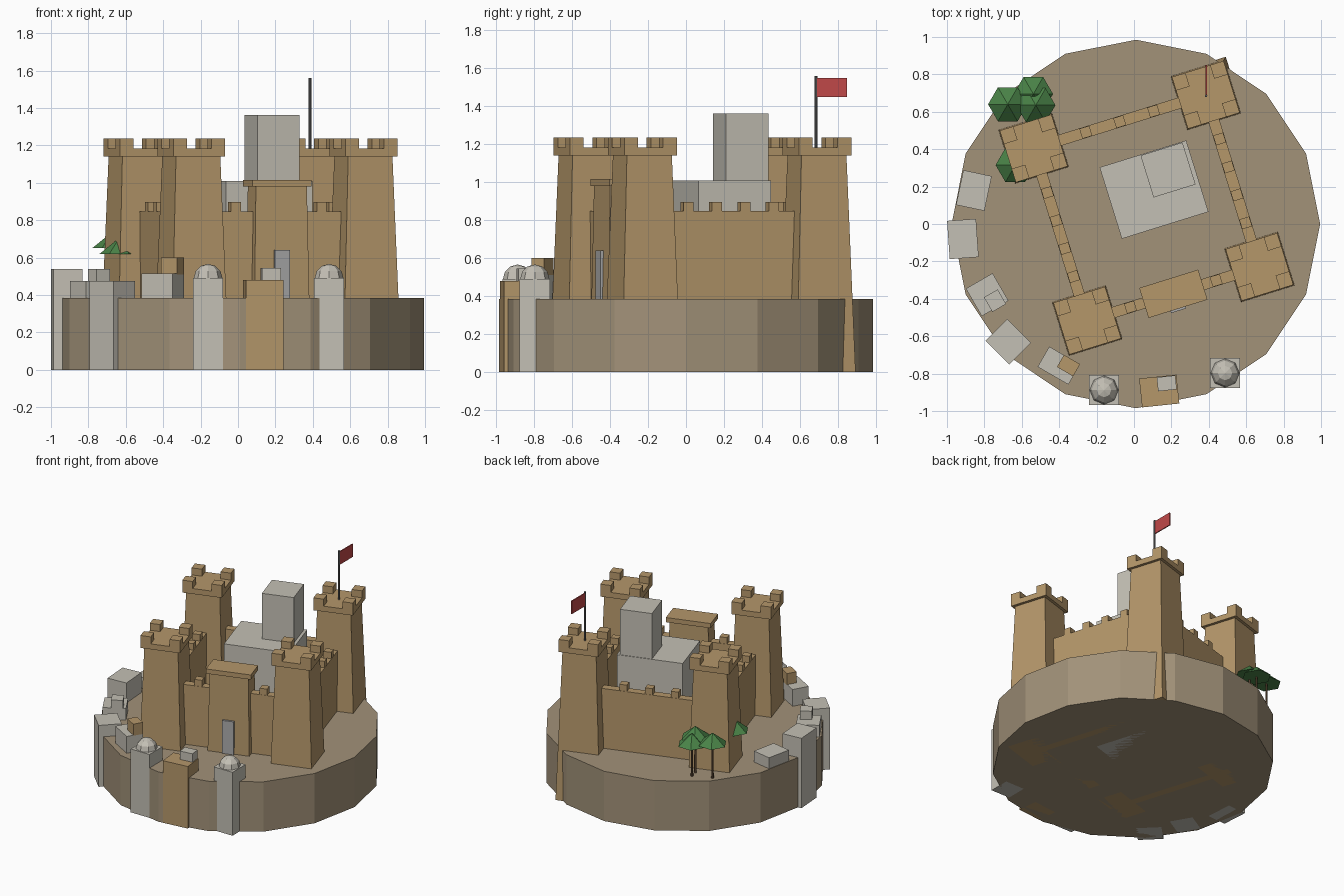
import bpy, bmesh, math
from mathutils import Vector, Matrix

if "Cube" in bpy.data.objects:
    bpy.data.objects.remove(bpy.data.objects["Cube"], do_unlink=True)


def material(name, r, g, b):
    """Flat material from display values, stored as linear"""
    col = [((c / 255 + 0.055) / 1.055) ** 2.4 for c in (r, g, b)] + [1]
    m = bpy.data.materials.new(name)
    m.use_nodes = True
    m.diffuse_color = col
    m.node_tree.nodes["Principled BSDF"].inputs["Base Color"].default_value = col
    return m


EARTH = material("earth", 162, 146, 121)
SAND = material("sandstone", 181, 151, 106)
STONE = material("pale stone", 196, 192, 181)
GREY = material("door grey", 170, 170, 170)
METAL = material("dark metal", 105, 105, 105)
RED = material("flag red", 192, 72, 72)
GREEN = material("leaf green", 74, 132, 72)
BARK = material("bark", 105, 82, 60)


def finish(bm, name, mat):
    me = bpy.data.meshes.new(name)
    bm.to_mesh(me)
    bm.free()
    me.materials.append(mat)
    ob = bpy.data.objects.new(name, me)
    bpy.context.collection.objects.link(ob)
    return ob


def block(name, mat, x, y, z0, z1, w, d, rot=0.0, top=None):
    """Box standing from z0 to z1; top gives a tapered upper size"""
    tw, td = top or (w, d)
    bm = bmesh.new()
    bmesh.ops.create_cube(bm, size=1)
    for v in bm.verts:
        up = v.co.z > 0
        v.co = (v.co.x * (tw if up else w), v.co.y * (td if up else d), z1 if up else z0)
    bm.transform(Matrix.Translation((x, y, 0)) @ Matrix.Rotation(math.radians(rot), 4, "Z"))
    return finish(bm, name, mat)


def cone(name, mat, x, y, z0, z1, r0, r1, sides, rot=0.0):
    bm = bmesh.new()
    bmesh.ops.create_cone(bm, cap_ends=True, segments=sides, radius1=r0, radius2=r1, depth=z1 - z0)
    bm.transform(Matrix.Translation((x, y, (z0 + z1) / 2)) @ Matrix.Rotation(math.radians(rot), 4, "Z"))
    return finish(bm, name, mat)


# Round mound under everything
cone("mound", EARTH, 0.01, 0, 0, 0.385, 0.985, 0.985, 16)

# Castle: placed in its own turned frame
TURN = 17.3
CENTRE = Vector((0.067, 0.087, 0))
SPIN = Matrix.Rotation(math.radians(TURN), 3, "Z")
HALF = 0.482


def castle_block(name, mat, x, y, z0, z1, w, d, top=None, quarter=0):
    p = CENTRE + SPIN @ Matrix.Rotation(quarter * math.pi / 2, 3, "Z") @ Vector((x, y, 0))
    return block(name, mat, p.x, p.y, z0, z1, w, d, TURN + 90 * quarter, top)


# Corner towers with a parapet slab and four corner merlons
for sx, sy, label in ((-1, -1, "front_right"), (1, -1, "front_left"),
                      (-1, 1, "back_right"), (1, 1, "back_left")):
    cx, cy = sx * HALF, sy * HALF
    castle_block(label + "_tower", SAND, cx, cy, 0, 1.14, 0.325, 0.325, (0.248, 0.248))
    castle_block(label + "_parapet", SAND, cx, cy, 1.14, 1.182, 0.29, 0.29)
    for mx in (-1, 1):
        for my in (-1, 1):
            castle_block(label + "_tower_merlon", SAND, cx + mx * 0.107, cy + my * 0.107,
                         1.182, 1.236, 0.076, 0.076)

# Curtain walls, one per quarter turn starting at the front
SIDE_SPOTS = (-0.235, -0.078, 0.078, 0.235)
WALLS = (("front", (-0.24, 0.24)), ("left", SIDE_SPOTS),
         ("back", (-0.19, 0, 0.19)), ("right", SIDE_SPOTS))
for q, (label, spots) in enumerate(WALLS):
    castle_block(label + "_wall", SAND, 0, -HALF, 0, 0.847, 2 * HALF, 0.06, quarter=q)
    for s in spots:
        castle_block(label + "_wall_merlon", SAND, s, -HALF, 0.847, 0.896, 0.055, 0.056, quarter=q)

# Gatehouse with lid and door
castle_block("gatehouse", SAND, 0, -HALF, 0, 0.98, 0.32, 0.18, (0.285, 0.145))
castle_block("gatehouse_lid", SAND, 0, -HALF, 0.98, 1.016, 0.33, 0.168)
castle_block("gate_door", GREY, 0, -HALF - 0.08, 0.38, 0.64, 0.085, 0.03)

# Keep
block("keep_hall", STONE, 0.107, 0.184, 0, 1.01, 0.485, 0.4, TURN)
block("keep_tower", STONE, 0.182, 0.289, 1.0, 1.362, 0.235, 0.235, TURN)

# Flag on the back left tower
cone("flag_pole", METAL, 0.385, 0.685, 1.18, 1.56, 0.007, 0.007, 8)
block("flag", RED, 0.385, 0.768, 1.45, 1.55, 0.008, 0.163)

# Town houses round the edge: x, y, width, depth, turn, height, material
HOUSES = (
    (-0.856, 0.179, 0.155, 0.19, -12, 0.47, STONE),
    (-0.915, -0.08, 0.155, 0.205, 4, 0.54, STONE),
    (-0.785, -0.378, 0.165, 0.17, 30, 0.475, STONE),
    (-0.672, -0.63, 0.18, 0.165, -45, 0.475, STONE),
    (-0.402, -0.757, 0.19, 0.125, -30, 0.515, STONE),
    (0.135, -0.893, 0.2, 0.155, 6, 0.48, SAND),
)
for x, y, w, d, rot, h, mat in HOUSES:
    block("house", mat, x, y, 0, h, w, d, rot)

# Small rooms on some roofs
block("roof_room", STONE, -0.743, -0.41, 0.47, 0.54, 0.085, 0.09, 30)
block("roof_room", SAND, -0.35, -0.757, 0.51, 0.6, 0.1, 0.075, -30)
block("roof_room", STONE, 0.175, -0.852, 0.475, 0.545, 0.1, 0.075, 6)

# Domed towers
for x, y in ((-0.16, -0.888), (0.487, -0.797)):
    block("domed_tower", STONE, x, y, 0, 0.49, 0.16, 0.16)
    bm = bmesh.new()
    bmesh.ops.create_uvsphere(bm, u_segments=8, v_segments=6, radius=0.077)
    bmesh.ops.bisect_plane(bm, geom=bm.verts[:] + bm.edges[:] + bm.faces[:], dist=1e-5,
                           plane_co=(0, 0, 0), plane_no=(0, 0, -1), clear_outer=True)
    bm.transform(Matrix.Translation((x, y, 0.489)))
    finish(bm, "dome", STONE)

# Trees: x, y, canopy base height
for x, y, z in ((-0.675, 0.64, 0.65), (-0.538, 0.695, 0.63),
                (-0.525, 0.635, 0.66), (-0.635, 0.315, 0.62)):
    cone("tree_trunk", BARK, x, y, 0.38, z + 0.02, 0.009, 0.007, 6)
    cone("tree_canopy", GREEN, x, y, z, z + 0.085, 0.105, 0, 6, 30)
